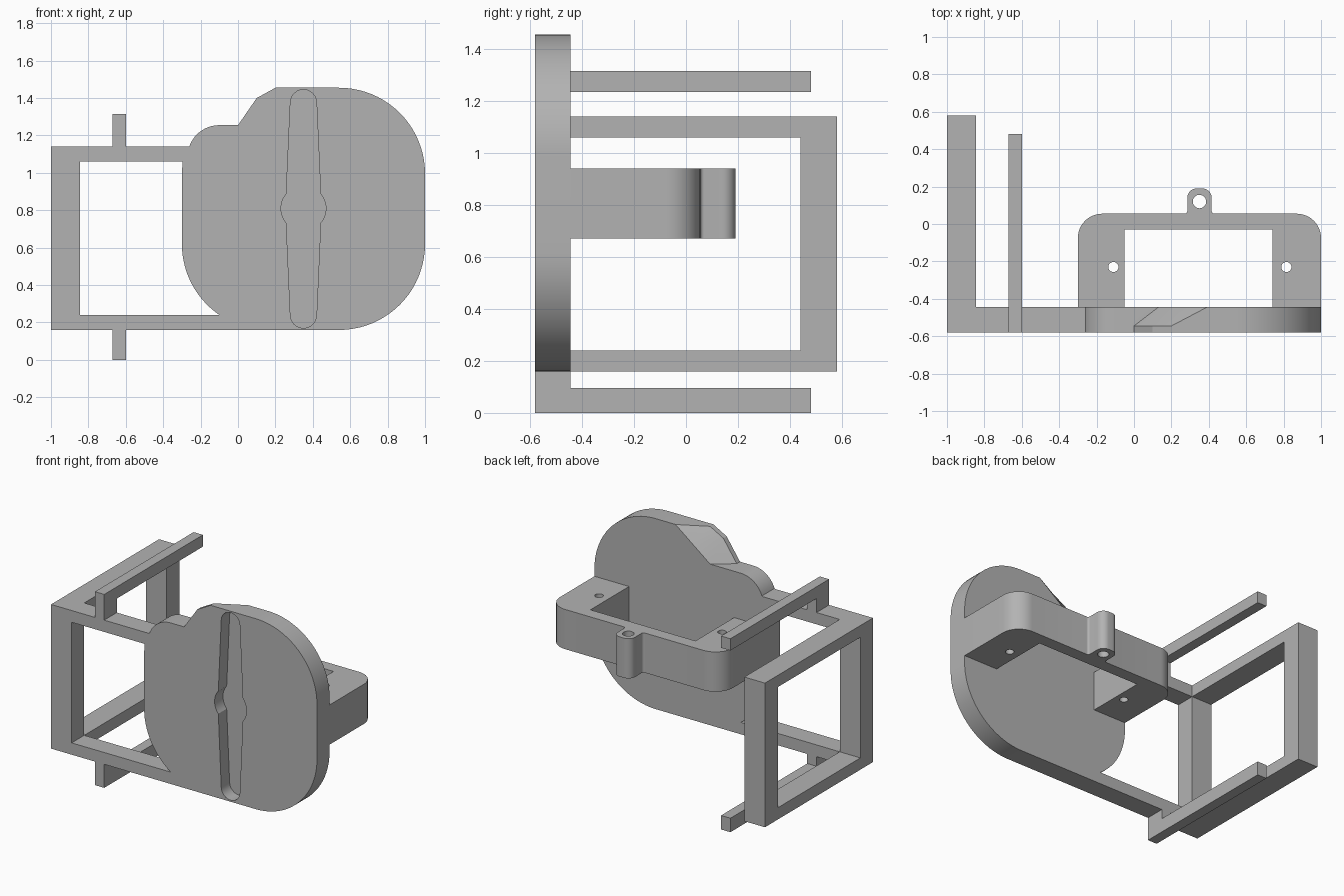
import bpy, bmesh
from math import radians, sin, cos

cube = bpy.data.objects.get("Cube")
if cube:
    bpy.data.objects.remove(cube, do_unlink=True)

grey = bpy.data.materials.new("plain grey")
grey.use_nodes = True
grey.diffuse_color = (0.45, 0.45, 0.45, 1)
grey.node_tree.nodes["Principled BSDF"].inputs["Base Color"].default_value = grey.diffuse_color


def arc(cx, cy, r, start, end, steps=12):
    angles = [radians(start + (end - start) * i / steps) for i in range(steps + 1)]
    return [(cx + r * cos(a), cy + r * sin(a)) for a in angles]


def loft(name, rings):
    """Solid skinned through rings of equal length, capped at both ends."""
    bm = bmesh.new()
    loops = [[bm.verts.new(p) for p in ring] for ring in rings]
    n = len(loops[0])
    for a, b in zip(loops, loops[1:]):
        for i in range(n):
            j = (i + 1) % n
            bm.faces.new((a[i], a[j], b[j], b[i]))
    bm.faces.new(loops[0])
    bm.faces.new(loops[-1])
    bmesh.ops.recalc_face_normals(bm, faces=bm.faces)
    mesh = bpy.data.meshes.new(name)
    bm.to_mesh(mesh)
    bm.free()
    mesh.materials.append(grey)
    obj = bpy.data.objects.new(name, mesh)
    bpy.context.collection.objects.link(obj)
    return obj


def prism(name, outline, axis, low, high):
    """Extrude a 2D outline along the x, y or z axis."""
    place = {"x": lambda p, d: (d, p[0], p[1]),
             "y": lambda p, d: (p[0], d, p[1]),
             "z": lambda p, d: (p[0], p[1], d)}[axis]
    return loft(name, [[place(p, d) for p in outline] for d in (low, high)])


def rect(a0, b0, a1, b1):
    return [(a0, b0), (a1, b0), (a1, b1), (a0, b1)]


def activate(obj):
    bpy.ops.object.select_all(action="DESELECT")
    obj.select_set(True)
    bpy.context.view_layer.objects.active = obj


def cut(obj, cutter):
    cutter.hide_render = True
    mod = obj.modifiers.new("cut", "BOOLEAN")
    mod.operation, mod.solver, mod.object = "DIFFERENCE", "EXACT", cutter
    activate(obj)
    bpy.ops.object.modifier_apply(modifier=mod.name)
    bpy.data.objects.remove(cutter, do_unlink=True)


FRONT, BACK = -0.58, -0.445      # depth of the face plate
LEFT, INNER = -1.0, -0.845       # width of the side frame
LOW, HIGH, BAR = 0.16, 1.14, 0.08

# Face plate with both connecting bars; the shoulder is bevelled at the back
before = [(INNER, LOW)] + arc(0.54, 0.62, 0.46, -90, 0, 20) + arc(0.54, 0.995, 0.46, 0, 90, 20)
after = ([(-0.1, 1.255)] + arc(-0.1, 1.085, 0.17, 96, 160, 10)
         + [(-0.265, HIGH), (INNER, HIGH), (INNER, HIGH - BAR), (-0.296, HIGH - BAR), (-0.3, 1.0)]
         + arc(0.16, 0.62, 0.46, 180, 235.5, 14) + [(INNER, LOW + BAR)])
shoulder = [(0.2, 1.455), (0.1, 1.4), (0.0, 1.255)]
bevel = [(0.39, 1.455), (0.26, 1.355), (0.13, 1.255)]
plate = loft("face_plate", [[(x, y, z) for x, z in before + mid + after]
                            for y, mid in ((FRONT, shoulder), (-0.545, shoulder), (BACK, bevel))])

# Lever-shaped recess in the plate
recess = (arc(0.35, 0.24, 0.07, 180, 360) + arc(0.35, 0.81, 0.12, -40, 40)
          + arc(0.35, 1.375, 0.07, 0, 180) + arc(0.35, 0.81, 0.12, 140, 220))
cut(plate, prism("recess_cutter", recess, "y", FRONT - 0.1, FRONT + 0.09))

# Open side frame
frame = prism("side_frame", rect(FRONT, LOW, 0.58, HIGH), "x", LEFT, INNER)
cut(frame, prism("window_cutter", rect(BACK, LOW + BAR, 0.44, HIGH - BAR), "x", LEFT - 0.1, INNER + 0.1))

# Rails above and below the frame, each on a short foot
for name, foot, near, far in (("upper_rail", HIGH, 1.235, 1.315), ("lower_rail", LOW, 0.095, 0.0)):
    profile = [(FRONT, foot), (BACK, foot), (BACK, near), (0.48, near), (0.48, far), (FRONT, far)]
    prism(name, profile, "x", -0.67, -0.6)

# Rear bracket with a rounded boss
outline = ([(-0.3, BACK), (-0.05, BACK), (-0.05, -0.03), (0.74, -0.03), (0.74, BACK), (1.0, BACK)]
           + arc(0.87, -0.075, 0.13, 0, 90)
           + arc(0.43, 0.07, 0.015, 270, 180, 5)
           + arc(0.365, 0.14, 0.05, 0, 90) + arc(0.335, 0.14, 0.05, 90, 180)
           + arc(0.27, 0.07, 0.015, 0, -90, 5)
           + arc(-0.17, -0.075, 0.13, 90, 180))
bracket = prism("rear_bracket", outline, "z", 0.67, 0.94)

# Screw holes
for x, y, r in ((-0.11, -0.23, 0.027), (0.815, -0.23, 0.027), (0.35, 0.12, 0.036)):
    cut(bracket, prism("hole_cutter", arc(x, y, r, 0, 345, 23), "z", 0.5, 1.1))

for obj in (plate, bracket):
    activate(obj)
    bpy.ops.object.shade_smooth_by_angle(angle=radians(25))
